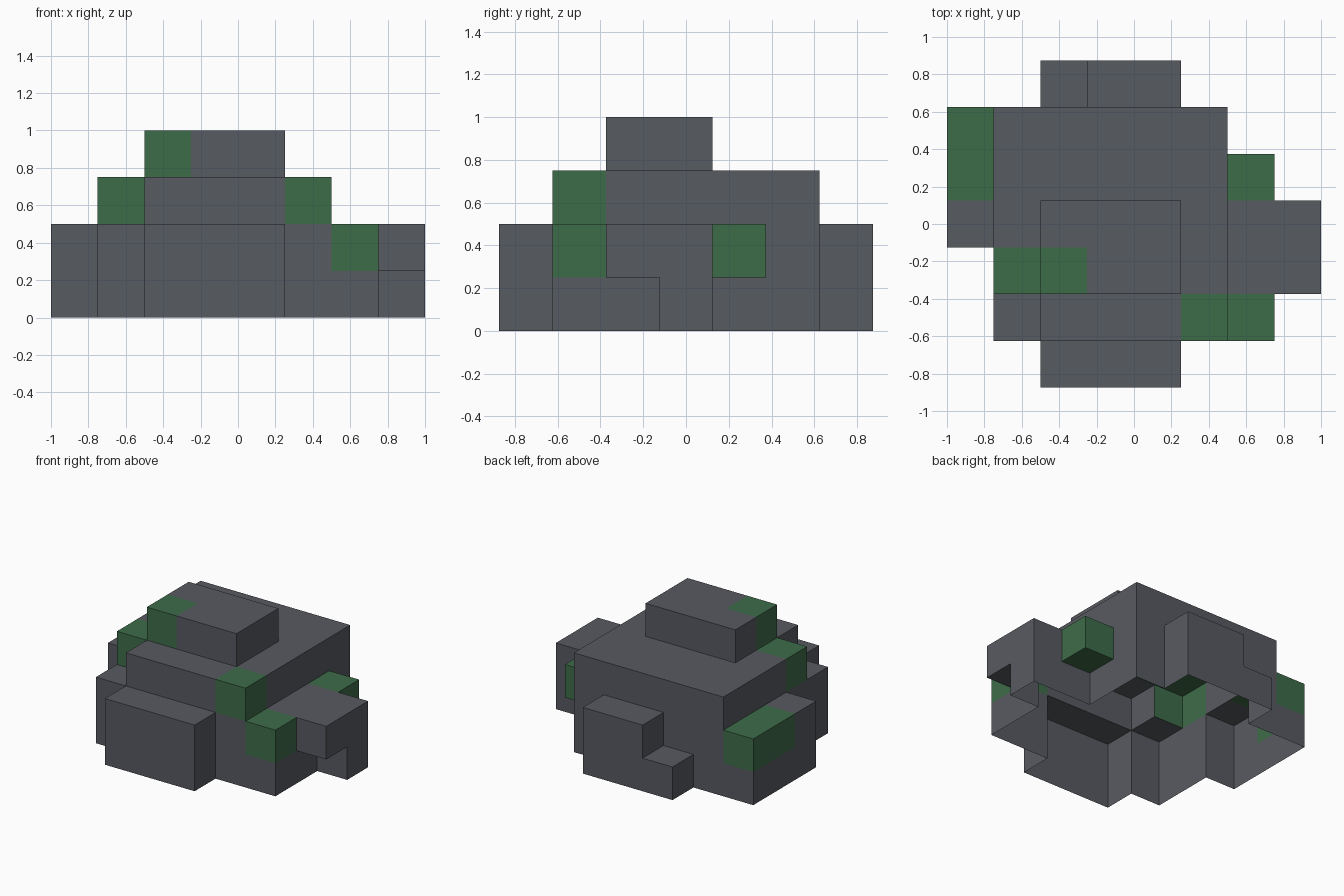
import bpy, bmesh
from mathutils import Vector

cube = bpy.data.objects.get("Cube")
if cube:
    bpy.data.objects.remove(cube, do_unlink=True)

CELL = 0.25
ORIGIN = Vector((-1, -0.875, 0))


def material(name, rgb):
    mat = bpy.data.materials.new(name)
    mat.use_nodes = True
    mat.diffuse_color = (*rgb, 1)
    mat.node_tree.nodes["Principled BSDF"].inputs["Base Color"].default_value = (*rgb, 1)
    return mat


def block(x, y, z):
    """Grid cells covered by a box given as (start, stop) on each axis."""
    return {(i, j, k) for i in range(*x) for j in range(*y) for k in range(*z)}


# Stone blocks, in grid cells
stone = set().union(
    block((1, 6), (1, 6), (0, 2)),   # main body
    block((2, 5), (0, 1), (0, 2)),   # front ledge
    block((3, 5), (6, 7), (0, 2)),   # back ledge
    block((2, 3), (6, 7), (0, 1)),   # back step
    block((0, 1), (3, 6), (0, 2)),   # right ledge
    block((6, 7), (1, 4), (0, 2)),   # left ledge
    block((7, 8), (2, 4), (1, 2)),   # left overhang
    block((7, 8), (3, 4), (0, 1)),   # foot under the overhang
    block((1, 6), (2, 6), (2, 3)),   # upper tier
    block((2, 6), (1, 2), (2, 3)),   # upper tier front
    block((2, 5), (2, 4), (3, 4)),   # cap
)

# Mossy cells
moss = set().union(
    block((2, 3), (2, 3), (3, 4)),   # cap corner
    block((1, 2), (2, 3), (2, 3)),   # upper right corner
    block((5, 6), (1, 2), (2, 3)),   # upper left corner
    block((6, 7), (1, 2), (1, 2)),   # lower left corner
    block((6, 7), (4, 5), (1, 2)),   # clump on the left wall
    block((0, 1), (4, 6), (1, 2)),   # right ledge
)
solid = stone | moss


def add_shell(name, cells, mat):
    """Outer skin of the cells: no faces between neighbours or on the ground."""
    bm = bmesh.new()
    for cell in sorted(cells):
        low = Vector(cell)
        for axis in range(3):
            u, v = Vector(), Vector()
            u[(axis + 1) % 3] = v[(axis + 2) % 3] = 1
            for side in (0, 1):
                step = Vector()
                step[axis] = 2 * side - 1
                neighbour = tuple(int(c) for c in low + step)
                if neighbour in solid or neighbour[2] < 0:
                    continue
                base = low.copy()
                base[axis] += side
                corners = [base, base + u, base + u + v, base + v]
                if not side:
                    corners.reverse()
                bm.faces.new([bm.verts.new(ORIGIN + p * CELL) for p in corners])
    bmesh.ops.remove_doubles(bm, verts=bm.verts, dist=0.001)
    bmesh.ops.dissolve_limit(bm, angle_limit=0.01, verts=bm.verts, edges=bm.edges)
    mesh = bpy.data.meshes.new(name)
    bm.to_mesh(mesh)
    bm.free()
    mesh.materials.append(mat)
    obj = bpy.data.objects.new(name, mesh)
    bpy.context.collection.objects.link(obj)
    return obj


add_shell("stone_blocks", stone - moss, material("grey stone", (0.097, 0.103, 0.12)))
add_shell("moss_patches", moss, material("green moss", (0.048, 0.15, 0.067)))
